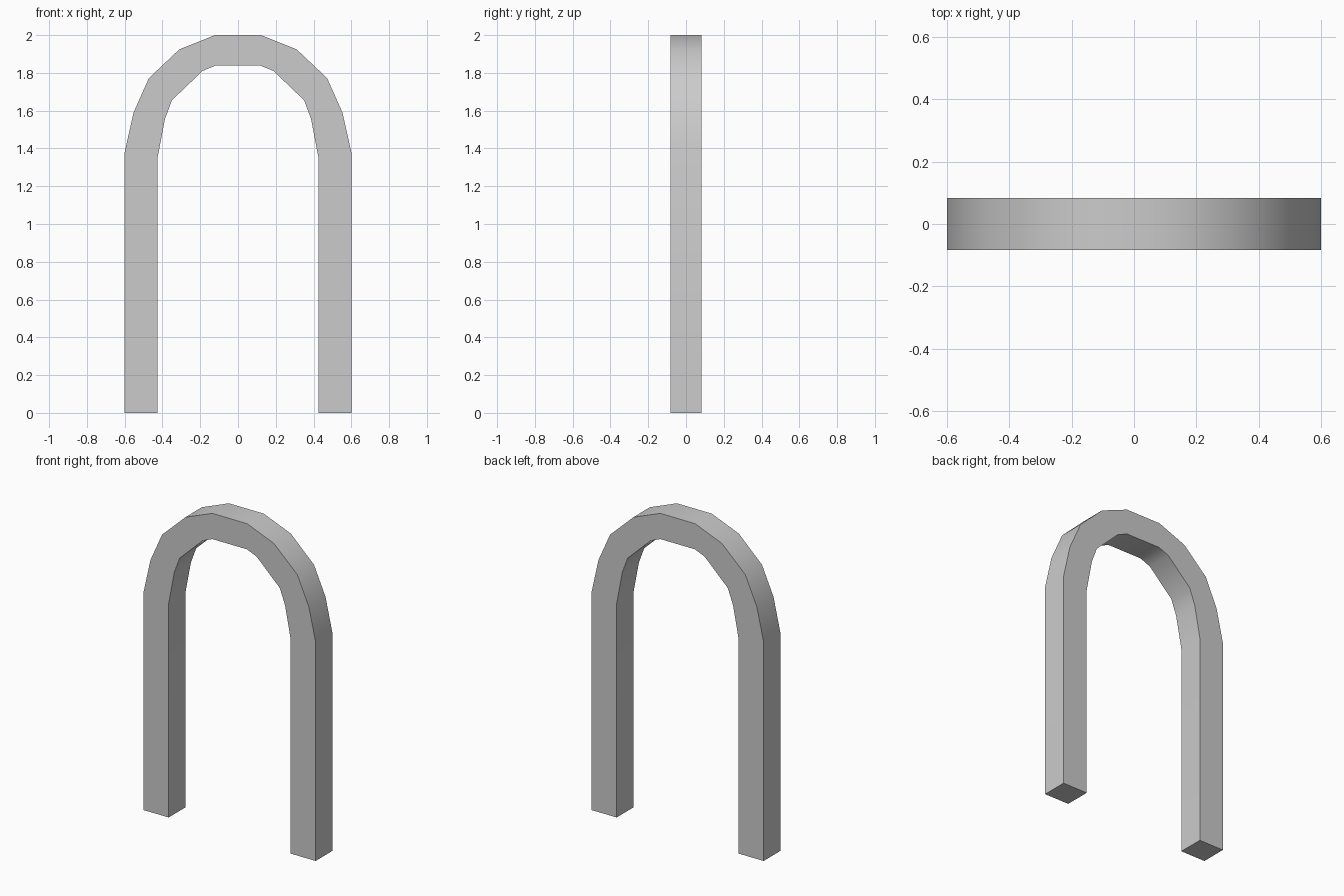
import bpy, bmesh, math

if "Cube" in bpy.data.objects:
    bpy.data.objects.remove(bpy.data.objects["Cube"])

# Half profile of the arch: (outer x, outer z, inner x, inner z), foot to crown
half = [
    (0.60, 0.00, 0.426, 0.00),
    (0.60, 1.38, 0.426, 1.35),
    (0.553, 1.59, 0.387, 1.555),
    (0.472, 1.772, 0.35, 1.655),
    (0.31, 1.925, 0.188, 1.81),
    (0.122, 2.00, 0.12, 1.838),
]
D = 0.083  # half depth

# Mirror the half into one continuous run of stations
stations = half + [(-a, b, -c, d) for a, b, c, d in reversed(half)]

# Sweep a square section along the stations
bm = bmesh.new()
rings = [[bm.verts.new(p) for p in ((ox, -D, oz), (ox, D, oz), (ix, D, iz), (ix, -D, iz))]
         for ox, oz, ix, iz in stations]
for r, s in zip(rings, rings[1:]):
    for i in range(4):
        j = (i + 1) % 4
        bm.faces.new((r[i], r[j], s[j], s[i]))

# Flat feet
bm.faces.new(rings[0])
bm.faces.new(rings[-1])
bmesh.ops.recalc_face_normals(bm, faces=bm.faces)

mesh = bpy.data.meshes.new("arch_bar")
bm.to_mesh(mesh)
bm.free()
arch = bpy.data.objects.new("arch_bar", mesh)
bpy.context.collection.objects.link(arch)

# Smooth bends, sharp bar edges
bpy.context.view_layer.objects.active = arch
arch.select_set(True)
bpy.ops.object.shade_smooth_by_angle(angle=math.radians(40))
